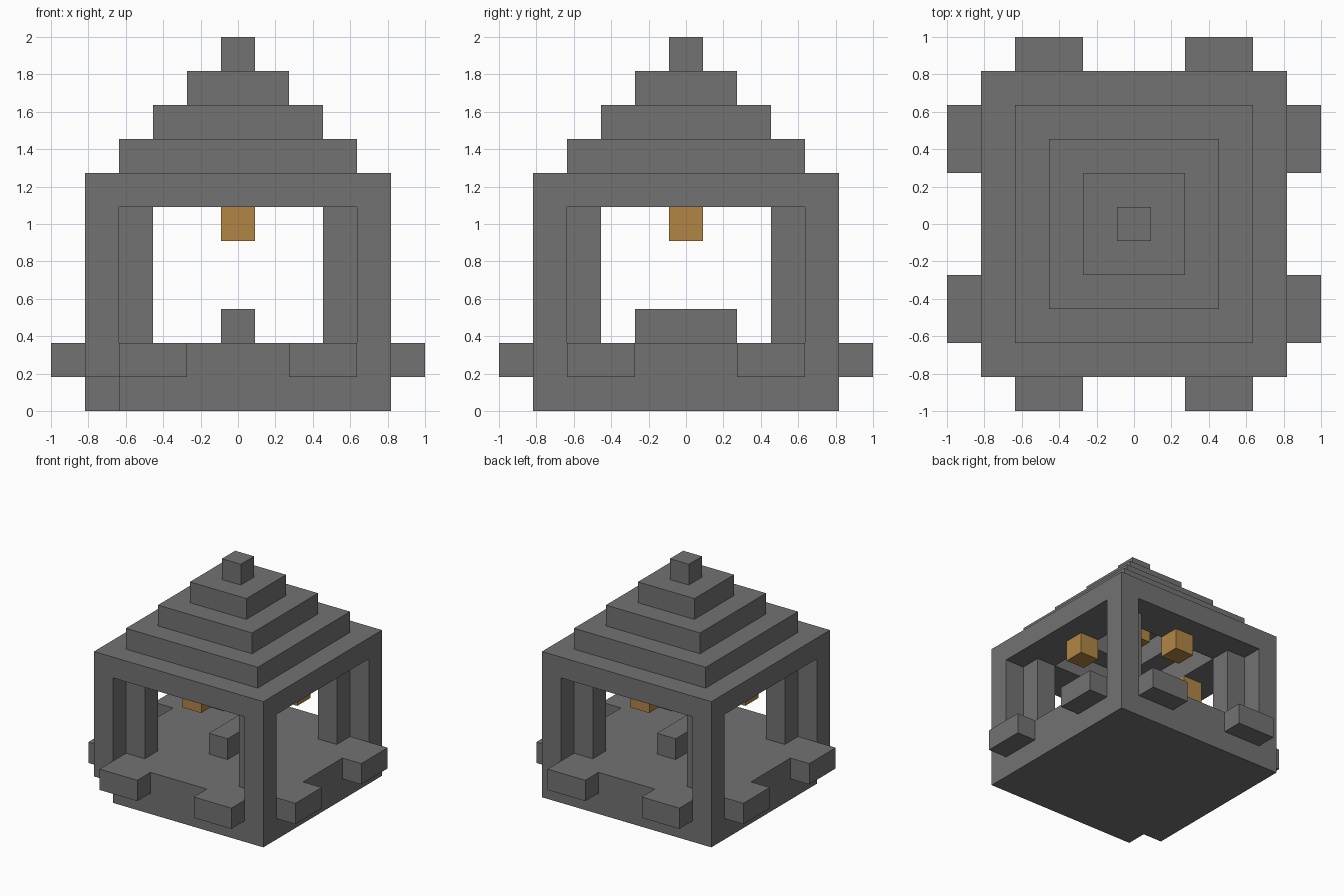
import bpy
import bmesh

if "Cube" in bpy.data.objects:
    bpy.data.objects.remove(bpy.data.objects["Cube"], do_unlink=True)

U = 2 / 11  # one block


def material(name, rgb):
    mat = bpy.data.materials.new(name)
    mat.use_nodes = True
    mat.diffuse_color = (*rgb, 1)
    mat.node_tree.nodes["Principled BSDF"].inputs["Base Color"].default_value = (*rgb, 1)
    return mat


STONE = material("grey stone", (0.17, 0.17, 0.17))
LAMP = material("amber lamp", (0.44, 0.24, 0.06))


def finish(name, bm, mat):
    bmesh.ops.recalc_face_normals(bm, faces=bm.faces[:])
    bmesh.ops.scale(bm, vec=(U, U, U), verts=bm.verts[:])
    mesh = bpy.data.meshes.new(name)
    bm.to_mesh(mesh)
    bm.free()
    mesh.materials.append(mat)
    obj = bpy.data.objects.new(name, mesh)
    bpy.context.collection.objects.link(obj)
    return obj


def block(name, centre, size, mat=STONE):
    """Box given by its centre (x, y, bottom z) and size, in blocks."""
    bm = bmesh.new()
    bmesh.ops.create_cube(bm, size=1)
    bmesh.ops.scale(bm, vec=size, verts=bm.verts[:])
    x, y, z = centre
    bmesh.ops.translate(bm, vec=(x, y, z + size[2] / 2), verts=bm.verts[:])
    return finish(name, bm, mat)


# Lower base with one corner block missing
bm = bmesh.new()
outline = [(-3.5, -4.5), (4.5, -4.5), (4.5, 4.5), (-4.5, 4.5), (-4.5, -3.5), (-3.5, -3.5)]
foot = bm.faces.new([bm.verts.new((x, y, 0)) for x, y in outline])
side = bmesh.ops.extrude_face_region(bm, geom=[foot])
top = [v for v in side["geom"] if isinstance(v, bmesh.types.BMVert)]
bmesh.ops.translate(bm, vec=(0, 0, 1), verts=top)
finish("lower_base", bm, STONE)

# Floor and the raised bar in its middle
block("floor", (0, 0, 1), (9, 9, 1))
block("floor_bar", (0, 0, 2), (1, 3, 1))

# Posts and ledges at each corner
for sx in (-1, 1):
    for sy in (-1, 1):
        block("corner_post", (4 * sx, 4 * sy, 2), (1, 1, 4))
        block("inner_post", (3 * sx, 3 * sy, 2), (1, 1, 4))
        block("front_back_ledge", (2.5 * sx, 5 * sy, 1), (2, 1, 1))
        block("side_ledge", (5 * sx, 2.5 * sy, 1), (1, 2, 1))

# Stepped roof with a stepped hollow: square loops from the inside ceiling to the peak
profile = [(1.5, 8), (1.5, 7), (2.5, 7), (2.5, 6), (4.5, 6), (4.5, 7), (3.5, 7),
           (3.5, 8), (2.5, 8), (2.5, 9), (1.5, 9), (1.5, 10), (0.5, 10), (0.5, 11)]
bm = bmesh.new()
loops = [[bm.verts.new((x * r, y * r, z)) for x, y in ((-1, -1), (1, -1), (1, 1), (-1, 1))]
         for r, z in profile]
for a, b in zip(loops, loops[1:]):
    for i in range(4):
        j = (i + 1) % 4
        bm.faces.new((a[i], a[j], b[j], b[i]))
bm.faces.new(loops[0])
bm.faces.new(loops[-1])
finish("stepped_roof", bm, STONE)

# Hanging lamps, one per side and one inside the roof
for x, y in ((3, 0), (-3, 0), (0, 3), (0, -3)):
    block("hanging_lamp", (x, y, 5), (1, 1, 1), LAMP)
block("roof_lamp", (0, 0, 7), (1, 1, 1), LAMP)
